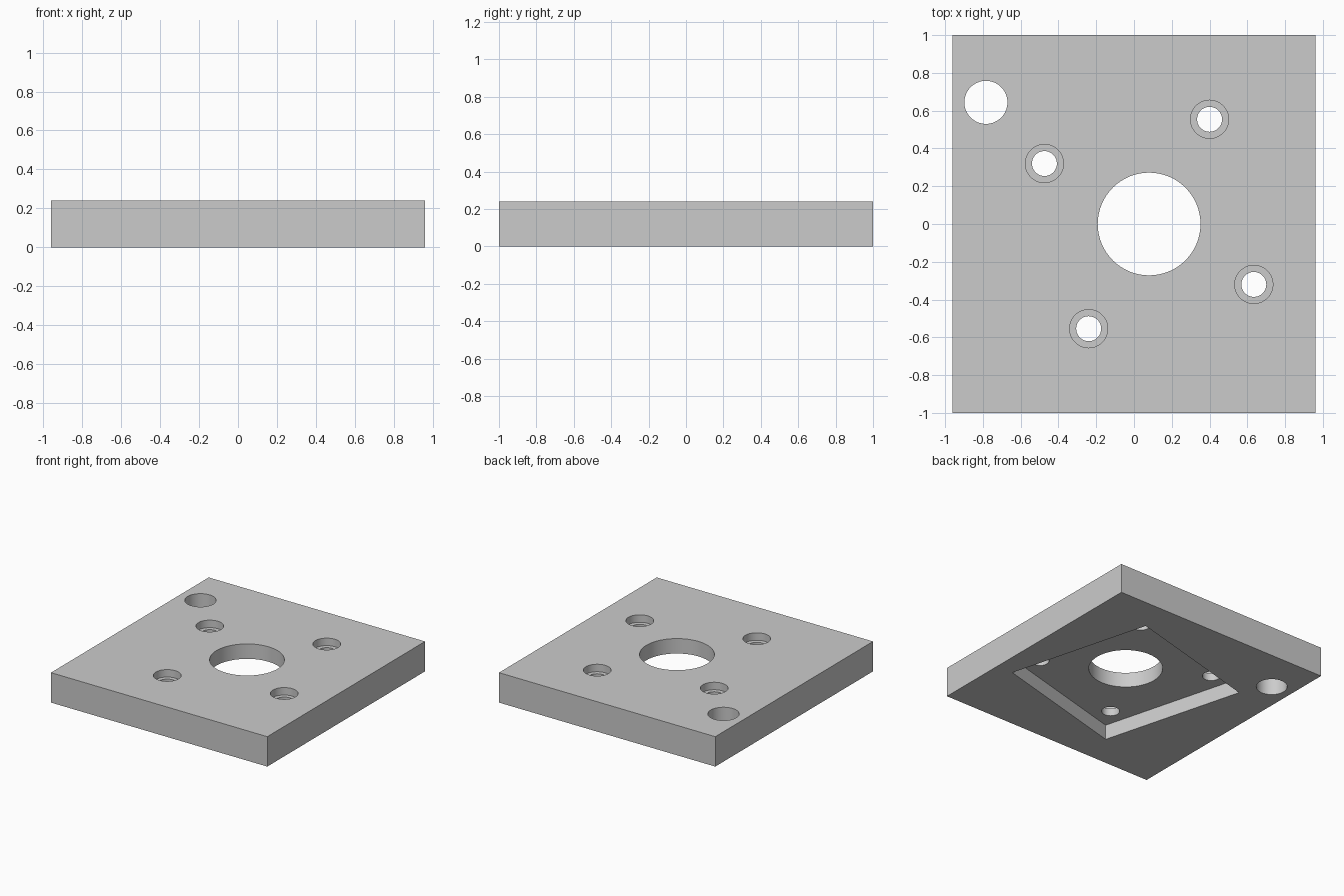
import bpy
from math import cos, sin, radians

default = bpy.data.objects.get("Cube")
if default:
    bpy.data.objects.remove(default, do_unlink=True)

WIDTH, LENGTH, THICK = 1.92, 2.0, 0.24
CENTRE_X = 0.08      # axis of the motor bore
TURN = radians(15)   # rotation of the bolt pattern and pocket
BOLT_RADIUS = 0.64
POCKET_DEPTH = 0.12
BORE_DEPTH = 0.06

grey = bpy.data.materials.new("plain grey")
grey.use_nodes = True
grey.diffuse_color = (0.6, 0.6, 0.6, 1)
grey.node_tree.nodes["Principled BSDF"].inputs["Base Color"].default_value = (0.6, 0.6, 0.6, 1)


def box(name, size, location, turn=0):
    bpy.ops.mesh.primitive_cube_add(size=1, location=location, rotation=(0, 0, turn))
    obj = bpy.context.object
    obj.name = name
    obj.scale = size
    bpy.ops.object.transform_apply(location=True, rotation=True, scale=True)
    obj.data.materials.append(grey)
    return obj


def cylinder(name, radius, x, y, bottom=-0.1, top=THICK + 0.1):
    bpy.ops.mesh.primitive_cylinder_add(vertices=64, radius=radius, depth=top - bottom,
                                        location=(x, y, (bottom + top) / 2))
    obj = bpy.context.object
    obj.name = name
    obj.data.materials.append(grey)
    return obj


def cut(target, cutter):
    cutter.hide_render = True
    mod = target.modifiers.new(cutter.name, "BOOLEAN")
    mod.operation = "DIFFERENCE"
    mod.solver = "EXACT"
    mod.object = cutter
    bpy.context.view_layer.objects.active = target
    bpy.ops.object.modifier_apply(modifier=mod.name)
    bpy.data.objects.remove(cutter, do_unlink=True)


# Solid plate
plate = box("mounting_plate", (WIDTH, LENGTH, THICK), (0, 0, THICK / 2))

# Turned square pocket in the underside
cut(plate, box("pocket_cutter", (1.2, 1.2, 2 * POCKET_DEPTH), (CENTRE_X, 0, 0), TURN))

# Central bore and corner hole
cut(plate, cylinder("bore_cutter", 0.272, CENTRE_X, 0))
cut(plate, cylinder("corner_hole_cutter", 0.114, -0.784, 0.644))

# Four counterbored bolt holes
for i in range(4):
    angle = TURN + radians(45 + 90 * i)
    x = CENTRE_X + BOLT_RADIUS * cos(angle)
    y = BOLT_RADIUS * sin(angle)
    cut(plate, cylinder("bolt_hole_cutter", 0.066, x, y))
    cut(plate, cylinder("counterbore_cutter", 0.101, x, y, bottom=THICK - BORE_DEPTH))

# Smooth hole walls, crisp edges
bpy.ops.object.select_all(action="DESELECT")
plate.select_set(True)
bpy.context.view_layer.objects.active = plate
bpy.ops.object.shade_smooth_by_angle(angle=radians(30))
